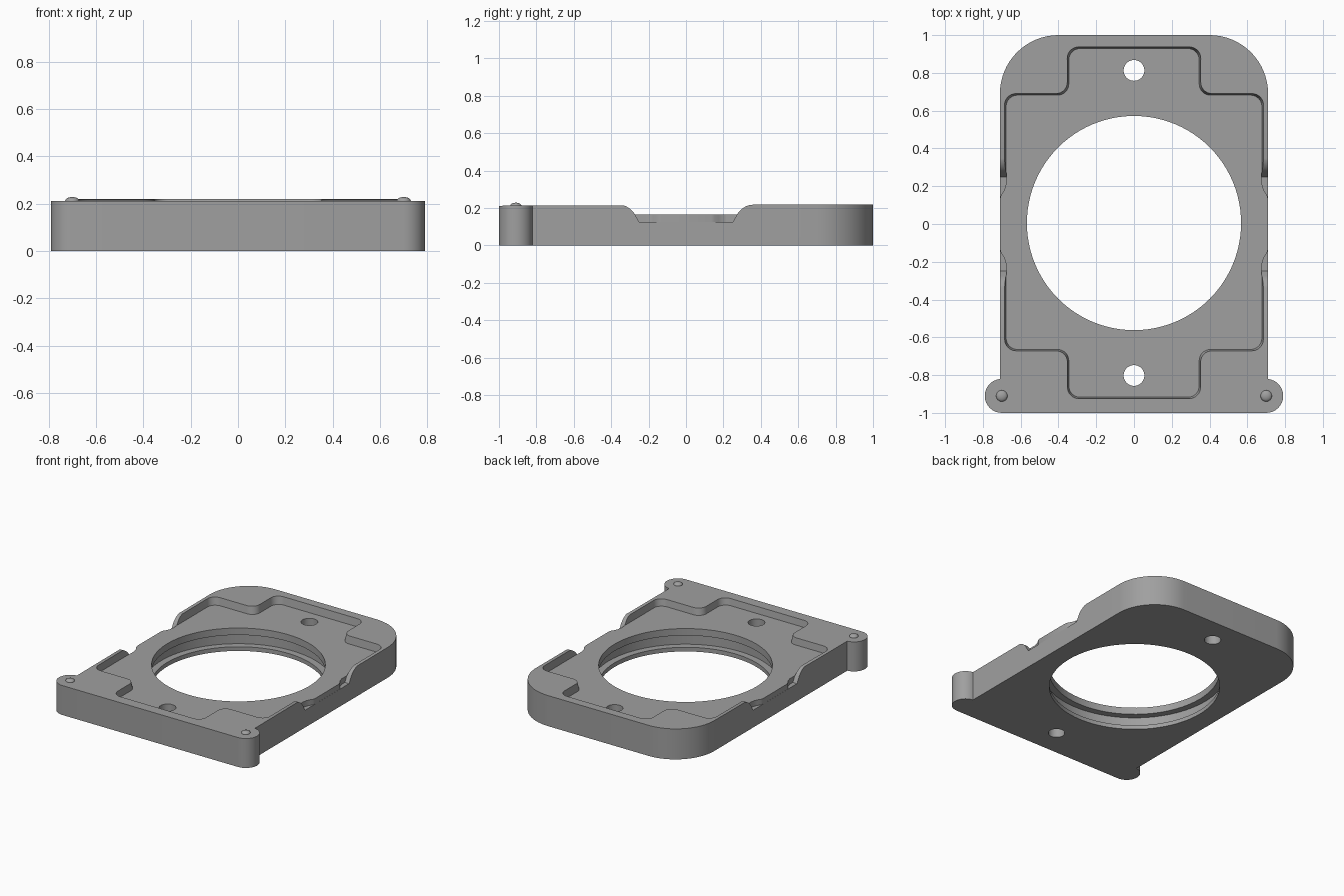
import bpy, bmesh
from math import sin, cos, pi, radians
from mathutils import Vector

cube = bpy.data.objects.get("Cube")
if cube:
    bpy.data.objects.remove(cube, do_unlink=True)

grey = bpy.data.materials.new("mid_grey")
grey.use_nodes = True
colour = (0.35, 0.35, 0.35, 1)
grey.diffuse_color = colour
grey.node_tree.nodes["Principled BSDF"].inputs["Base Color"].default_value = colour


def arc(cx, cy, r, a0, a1, n=16):
    angles = [radians(a0 + (a1 - a0) * i / n) for i in range(n + 1)]
    return [(cx + r * cos(a), cy + r * sin(a)) for a in angles]


def mirrored(half):
    return half + [(-x, y) for x, y in reversed(half)]


def rounded(points, r, n=8):
    """Round every square corner of a closed outline."""
    out = []
    for i, p in enumerate(points):
        p = Vector(p)
        u = (Vector(points[i - 1]) - p).normalized()
        v = (Vector(points[(i + 1) % len(points)]) - p).normalized()
        c = p + r * (u + v)
        for k in range(n + 1):
            t = pi / 2 * k / n
            out.append(tuple(c - r * (v * cos(t) + u * sin(t))))
    return out


def loft(name, lower, upper):
    """Solid between two matching 3D loops."""
    bm = bmesh.new()
    a = [bm.verts.new(p) for p in lower]
    b = [bm.verts.new(p) for p in upper]
    bm.faces.new(a[::-1])
    bm.faces.new(b)
    for i in range(len(a)):
        j = (i + 1) % len(a)
        bm.faces.new((a[i], a[j], b[j], b[i]))
    bmesh.ops.recalc_face_normals(bm, faces=bm.faces)
    mesh = bpy.data.meshes.new(name)
    bm.to_mesh(mesh)
    bm.free()
    mesh.materials.append(grey)
    obj = bpy.data.objects.new(name, mesh)
    bpy.context.collection.objects.link(obj)
    return obj


def prism(name, outline, z0, z1):
    return loft(name, [(x, y, z0) for x, y in outline], [(x, y, z1) for x, y in outline])


def combine(target, tool, operation):
    mod = target.modifiers.new(operation, "BOOLEAN")
    mod.operation, mod.solver, mod.object = operation, "EXACT", tool
    bpy.context.view_layer.objects.active = target
    bpy.ops.object.modifier_apply(modifier=mod.name)
    bpy.data.objects.remove(tool, do_unlink=True)


def smooth(obj):
    bpy.ops.object.select_all(action="DESELECT")
    obj.select_set(True)
    bpy.context.view_layer.objects.active = obj
    bpy.ops.object.shade_smooth_by_angle(angle=radians(30))


# Base block with rounded back corners and front ears, top rising slightly to the back
half = arc(0.70, -0.91, 0.09, -90, 84) + arc(0.40, 0.69, 0.31, 0, 90)
outline = mirrored(half)
body = loft("base_plate", [(x, y, 0) for x, y in outline],
            [(x, y, 0.216 + 0.004 * y) for x, y in outline])


# Stepped pocket with slightly drafted walls
def pocket_loop(inset, z):
    pts = [(0.353, -0.925), (0.353, -0.672), (0.685, -0.672),
           (0.685, 0.69), (0.353, 0.69), (0.353, 0.937)]
    pts = [(x - inset, y - inset if y > 0 else y + inset) for x, y in pts]
    return [(x, y, z) for x, y in rounded(mirrored(pts), 0.06)]


FLOOR = 0.165
combine(body, loft("pocket_cutter", pocket_loop(0.008, FLOOR), pocket_loop(-0.002, 0.23)),
        "DIFFERENCE")

# Scooped gaps in the side walls
curve = [(0.37 - 0.11 * sin(t), 0.116 + 0.104 * cos(t))
         for t in [radians(60 * i / 10) for i in range(11)]]
scoop = [(0.37, 0.3)] + curve + [(0.25, 0.125)]
scoop = scoop + [(-y, z) for y, z in reversed(scoop)]
for side in (-1, 1):
    cutter = loft("scoop_cutter", [(side * 0.676, y, z) for y, z in scoop],
                  [(side * 0.9, y, z) for y, z in scoop])
    combine(body, cutter, "DIFFERENCE")

# Flared tabs carrying the floor out to the side edge
flare = [(0.65, -0.22), (0.678, -0.21), (0.683, -0.19), (0.69, -0.175), (0.704, -0.153),
         (0.709, -0.135)]
flare = flare + [(x, -y) for x, y in reversed(flare)]
for side in (-1, 1):
    combine(body, prism("floor_tab", [(side * x, y) for x, y in flare], 0.09, FLOOR), "UNION")


# Main opening with an inner groove, and two screw holes
def bore(y, r, z0, z1, n):
    ring = arc(0, y, r, 0, 360, n)[:-1]
    combine(body, prism("bore_cutter", ring, z0, z1), "DIFFERENCE")


bore(0.005, 0.567, -0.1, 0.4, 96)
bore(0.005, 0.615, 0.03, 0.115, 96)
bore(0.813, 0.055, -0.1, 0.4, 32)
bore(-0.802, 0.055, -0.1, 0.4, 32)
smooth(body)

# Domed bumps on the ears
for side, label in ((1, "left"), (-1, "right")):
    bpy.ops.mesh.primitive_uv_sphere_add(segments=24, ring_count=12, radius=0.03,
                                         location=(side * 0.70, -0.91, 0.212))
    bump = bpy.context.object
    bump.name = label + "_ear_bump"
    bump.scale.z = 0.55
    bump.data.materials.append(grey)
    smooth(bump)
